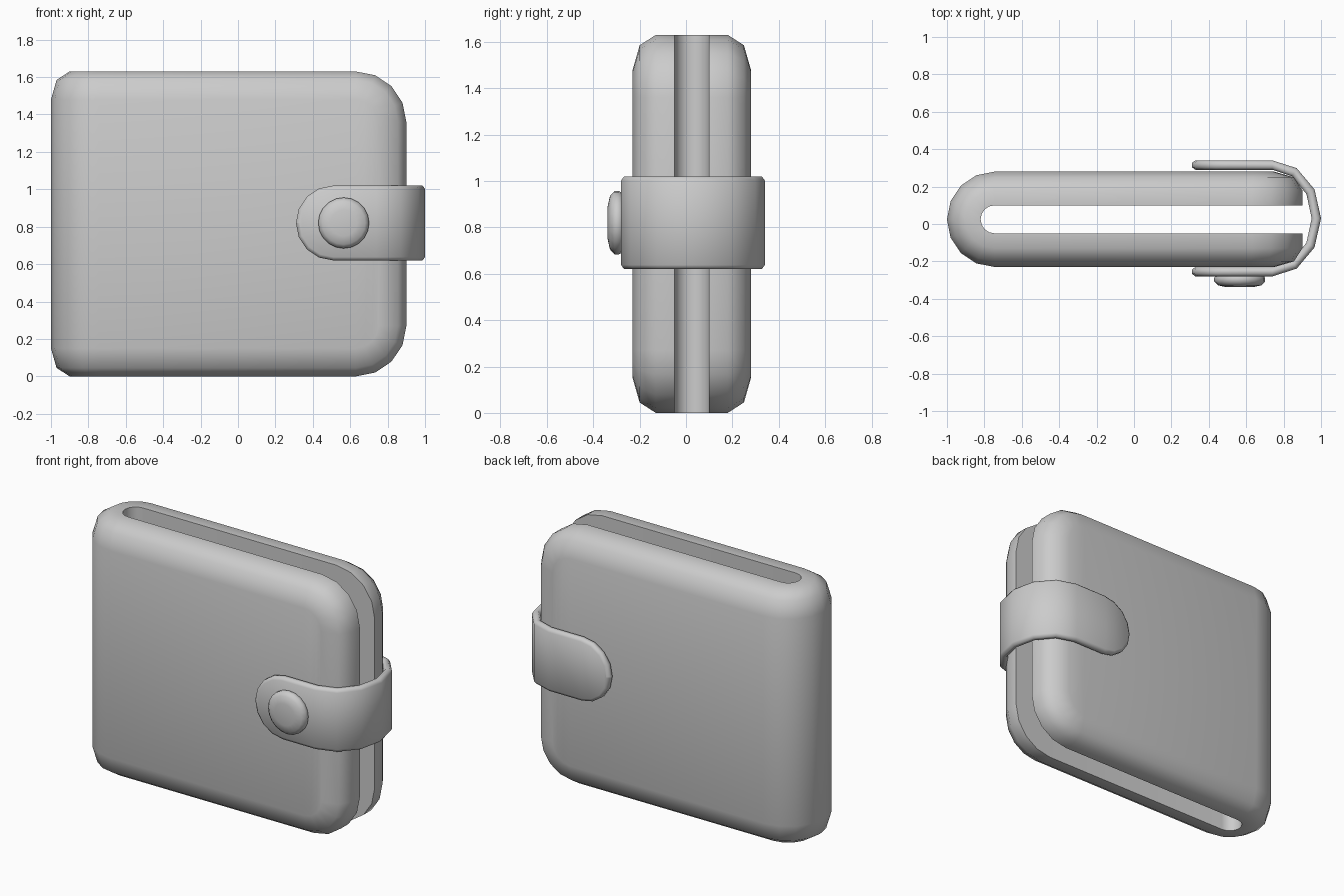
import bpy, bmesh
from math import sin, cos, pi, radians

if "Cube" in bpy.data.objects:
    bpy.data.objects.remove(bpy.data.objects["Cube"])


def finish(bm, name, angle):
    bmesh.ops.recalc_face_normals(bm, faces=bm.faces)
    mesh = bpy.data.meshes.new(name)
    bm.to_mesh(mesh)
    bm.free()
    ob = bpy.data.objects.new(name, mesh)
    bpy.context.collection.objects.link(ob)
    bpy.ops.object.select_all(action='DESELECT')
    ob.select_set(True)
    bpy.context.view_layer.objects.active = ob
    bpy.ops.object.shade_smooth_by_angle(angle=radians(angle))
    return ob


def folded_slab(name, end, cx, cy, rx, ry, half, zc, corner, levels, bend_segs):
    """Sheet with rounded ends folded into a U; levels are (thickness offset, edge inset)."""
    s = 1 if end > cx else -1
    bm = bmesh.new()
    rings = []
    for t, d in levels:
        r = corner - d
        arc = [(end - s * corner + s * r * cos(a), half - corner + r * sin(a))
               for a in (i * pi / 8 for i in range(5))]
        pts = [(x, cy - ry - t, h) for x, h in arc]
        for i in range(bend_segs + 1):
            a = pi * i / bend_segs
            pts.append((cx - s * (rx + t) * sin(a), cy - (ry + t) * cos(a), half - d))
        pts += [(x, cy + ry + t, h) for x, h in reversed(arc)]
        top = [bm.verts.new((x, y, zc + h)) for x, y, h in pts]
        bot = [bm.verts.new((x, y, zc - h)) for x, y, h in pts]
        rings.append((top, bot))
    # rim between the levels
    for (t0, b0), (t1, b1) in zip(rings, rings[1:]):
        l0, l1 = t0 + b0[::-1], t1 + b1[::-1]
        n = len(l0)
        for i in range(n):
            j = (i + 1) % n
            bm.faces.new((l0[i], l0[j], l1[j], l1[i]))
    # inner and outer faces
    for top, bot in (rings[0], rings[-1]):
        for i in range(len(top) - 1):
            bm.faces.new((top[i], top[i + 1], bot[i + 1], bot[i]))
    return finish(bm, name, 60)


# Folded wallet body, open at the right, with soft outer edges
folded_slab("wallet_body", 0.90, -0.745, 0.025, 0.075, 0.075, 0.815, 0.815, 0.27,
            [(0, 0), (0.08, 0), (0.15, 0.045), (0.18, 0.15)], 8)

# Closing strap wrapped round the open side
folded_slab("strap", 0.31, 0.74, 0.03, 0.21, 0.26, 0.2, 0.82, 0.2,
            [(0, 0.018), (0.013, 0), (0.037, 0), (0.05, 0.018)], 6)

# Snap button on the front of the strap
bm = bmesh.new()
N = 20
rings = []
for r, y in [(0.125, -0.27), (0.136, -0.288), (0.136, -0.308), (0.115, -0.328), (0.07, -0.338)]:
    rings.append([bm.verts.new((0.565 + r * cos(2 * pi * i / N), y, 0.82 + r * sin(2 * pi * i / N)))
                  for i in range(N)])
for a, b in zip(rings, rings[1:]):
    for i in range(N):
        j = (i + 1) % N
        bm.faces.new((a[i], a[j], b[j], b[i]))
bm.faces.new(rings[0])
bm.faces.new(rings[-1])
finish(bm, "snap_button", 60)
